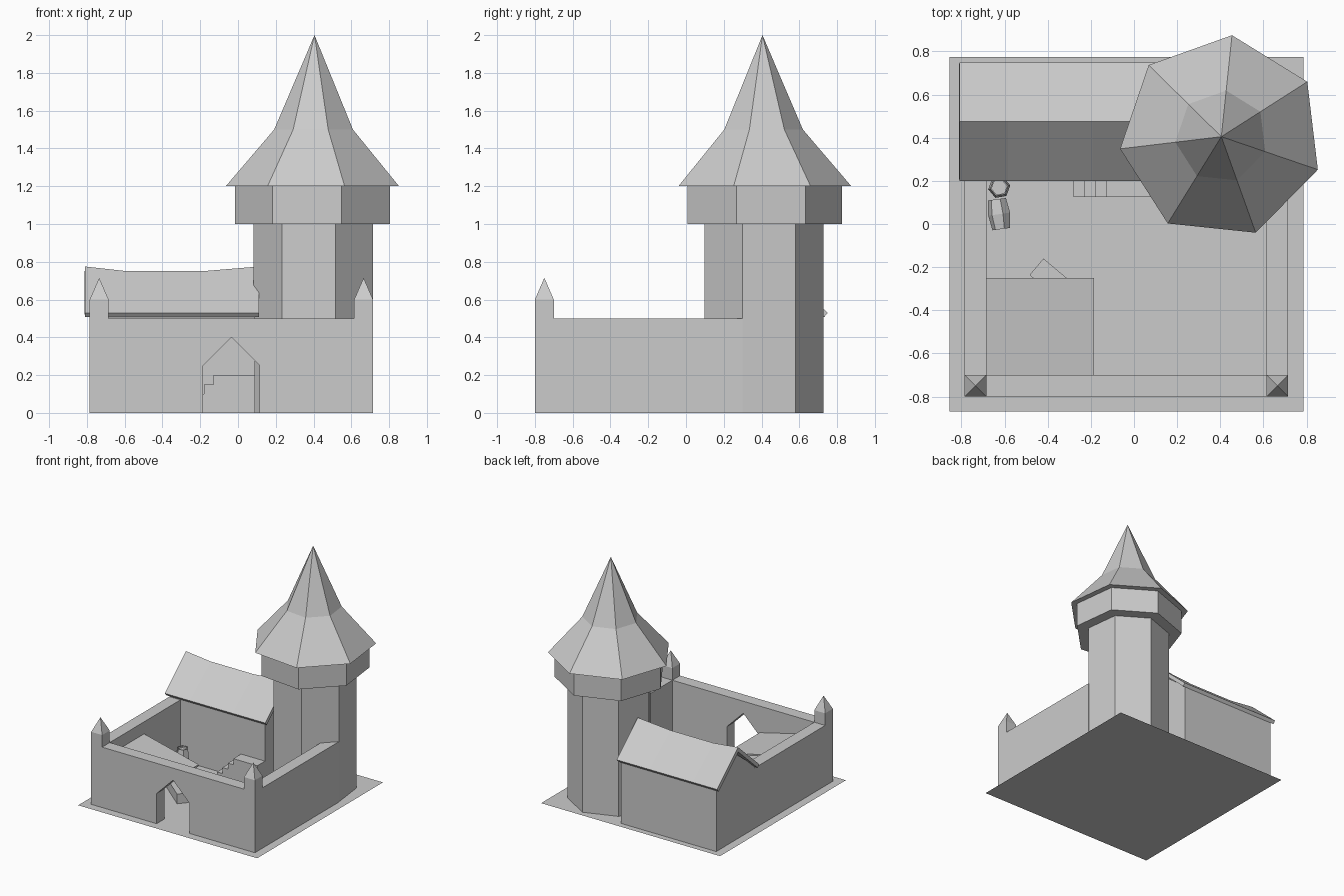
import bpy, bmesh
from math import cos, sin, radians, pi

if "Cube" in bpy.data.objects:
    bpy.data.objects.remove(bpy.data.objects["Cube"])


def make(name, build):
    bm = bmesh.new()
    build(bm)
    bmesh.ops.recalc_face_normals(bm, faces=bm.faces)
    me = bpy.data.meshes.new(name)
    bm.to_mesh(me)
    bm.free()
    ob = bpy.data.objects.new(name, me)
    bpy.context.collection.objects.link(ob)
    return ob


def prism(name, pts, move):
    """Extrude a closed 3D outline along a vector."""
    def build(bm):
        f = bm.faces.new([bm.verts.new(p) for p in pts])
        r = bmesh.ops.extrude_face_region(bm, geom=[f], use_keep_orig=True)
        vs = [g for g in r["geom"] if isinstance(g, bmesh.types.BMVert)]
        bmesh.ops.translate(bm, verts=vs, vec=move)
    return make(name, build)


def box(name, x0, x1, y0, y1, z0, z1):
    return prism(name, [(x0, y0, z0), (x1, y0, z0), (x1, y1, z0), (x0, y1, z0)],
                 (0, 0, z1 - z0))


def lathe(name, sides, start, profile, loc):
    """Faceted turned solid; profile is (radius, height), radius 0 is a tip."""
    def build(bm):
        rings = []
        for r, z in profile:
            n = sides if r else 1
            rings.append([bm.verts.new((r * cos(radians(start) + 2 * pi * i / sides),
                                        r * sin(radians(start) + 2 * pi * i / sides), z))
                          for i in range(n)])
        for a, b in zip(rings, rings[1:]):
            for i in range(sides):
                j = (i + 1) % sides
                if len(b) == 1:
                    bm.faces.new((a[i], a[j], b[0]))
                else:
                    bm.faces.new((a[i], a[j], b[j], b[i]))
        for ring in (rings[0], rings[-1]):
            if len(ring) > 2:
                bm.faces.new(ring)
    ob = make(name, build)
    ob.location = loc
    return ob


# ground
make("ground", lambda bm: bm.faces.new(
    [bm.verts.new(p) for p in ((-.855, -.87, 0), (.785, -.87, 0), (.785, .775, 0), (-.855, .775, 0))]))

# tower: shaft, overhanging upper floor, flared roof
T = (.405, .405, 0)
lathe("tower_shaft", 7, 84, [(.326, 0), (.326, 1.0)], T)
lathe("tower_upper_floor", 7, 84, [(.423, 1.0), (.423, 1.2)], T)
lathe("tower_roof", 7, 84, [(.473, 1.2), (.215, 1.5), (0, 2.0)], T)

# front wall with pointed gateway
gate = [(-.785, 0), (-.185, 0), (-.185, .25), (-.035, .4), (.115, .25), (.115, 0),
        (.715, 0), (.715, .5), (-.785, .5)]
prism("front_wall", [(x, -.8, z) for x, z in gate], (0, .1, 0))

# side walls
box("left_wall", -.785, -.685, -.7, .225, 0, .5)
box("right_wall", .615, .715, -.7, .3, 0, .5)

# corner pinnacles
for side, x in (("left", -.735), ("right", .665)):
    lathe(side + "_pinnacle", 4, 45, [(.0707, .5), (.0707, .6), (0, .715)], (x, -.75, 0))

# house body with gables
gable = [(.225, 0), (.725, 0), (.725, .52), (.475, .715), (.225, .52)]
prism("house", [(-.785, y, z) for y, z in gable], (.875, 0, 0))


# house roof with sagging ridge
def roof(bm):
    rows = []
    for x, z in ((-.81, .775), (-.585, .75), (-.19, .75), (.11, .775)):
        rows.append([bm.verts.new(p) for p in ((x, .2, .53), (x, .475, z), (x, .75, .53))])
    for a, b in zip(rows, rows[1:]):
        for k in range(2):
            bm.faces.new((a[k], b[k], b[k + 1], a[k + 1]))


r = make("house_roof", roof)
if r.data.polygons[0].normal.z < 0:
    r.data.flip_normals()
m = r.modifiers.new("thickness", "SOLIDIFY")
m.thickness = .03
m.offset = -1
m.use_even_offset = True

# stairs along the house front
steps = [(-.28, 0)]
for i in range(4):
    x, z = -.28 + .05 * i, .05 * (i + 1)
    steps += [(x, z), (x + .05 if i < 3 else .09, z)]
steps.append((.09, 0))
prism("stairs", [(x, .125, z) for x, z in steps], (0, .1, 0))

# lean-to roof in the front left corner
prism("lean_to_roof", [(-.685, -.7, .40), (-.185, -.7, .28), (-.185, -.7, .265), (-.685, -.7, .385)],
      (0, .45, 0))

# trough sticking out under the lean-to
trough = box("trough", 0, .29, -.1, 0, 0, .08)
trough.location = (-.42, -.16, 0)
trough.rotation_euler = (0, 0, radians(-40))

# barrels: one upright with a sunken lid, one lying down
barrel = [(.042, 0), (.052, .07), (.042, .14)]
lathe("upright_barrel", 6, 10, barrel + [(.036, .14), (.036, .125)], (-.625, .17, 0))
b = lathe("lying_barrel", 6, 10, barrel, (-.635, .115, .048))
b.rotation_euler = (radians(90), 0, radians(8))
